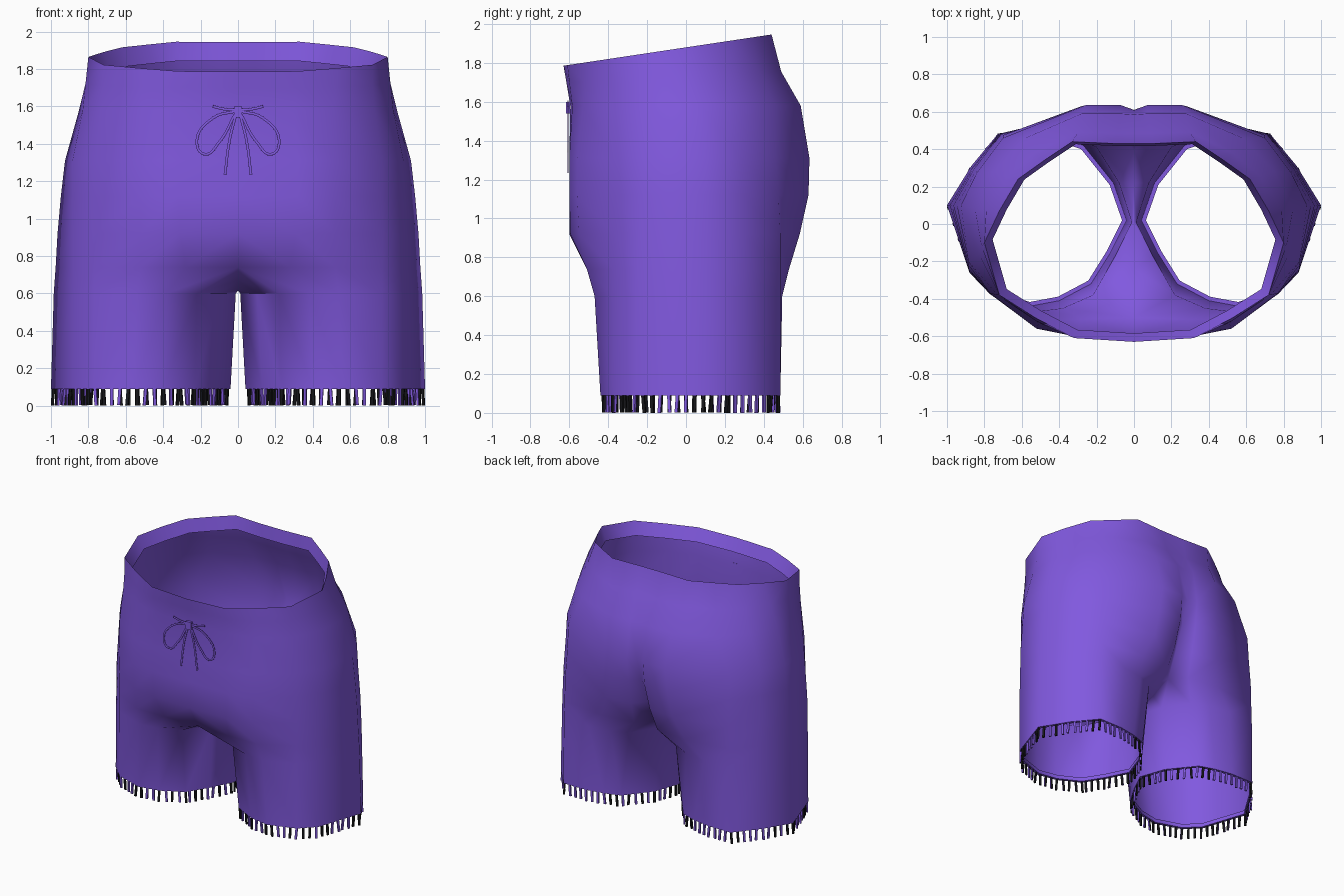
import bpy, bmesh, math, random
from mathutils import Vector

random.seed(4)
if "Cube" in bpy.data.objects:
    bpy.data.objects.remove(bpy.data.objects["Cube"])


def material(name, colour):
    mat = bpy.data.materials.new(name)
    mat.use_nodes = True
    mat.diffuse_color = colour
    mat.node_tree.nodes["Principled BSDF"].inputs["Base Color"].default_value = colour
    return mat


fabric = material("purple_fabric", (.22, .1, .74, 1))
black = material("black_thread", (.008, .008, .01, 1))
HEM = .09


def add_object(name, bm, smooth=None):
    mesh = bpy.data.meshes.new(name)
    bmesh.ops.recalc_face_normals(bm, faces=bm.faces)
    bm.to_mesh(mesh)
    bm.free()
    obj = bpy.data.objects.new(name, mesh)
    bpy.context.collection.objects.link(obj)
    mesh.materials.append(fabric)
    if smooth:
        bpy.ops.object.select_all(action="DESELECT")
        bpy.context.view_layer.objects.active = obj
        obj.select_set(True)
        bpy.ops.object.shade_smooth_by_angle(angle=math.radians(smooth))
    return obj


def mirror(obj):
    mod = obj.modifiers.new("mirror", "MIRROR")
    mod.use_clip = True
    mod.merge_threshold = .002


def bridge(bm, upper, lower, closed=False):
    n = len(upper)
    return [bm.faces.new((upper[i], upper[(i + 1) % n], lower[(i + 1) % n], lower[i]))
            for i in range(n if closed else n - 1)]


# Half sections of the hips, from front centre round the side to back centre
waist = [(0, -.63), (.32, -.61), (.53, -.5), (.72, -.38), (.8, -.1),
         (.72, .07), (.62, .24), (.48, .34), (.33, .44), (.1, .43), (0, .43)]
yoke = [(0, -.615), (.31, -.6), (.52, -.52), (.72, -.38), (.815, -.12),
        (.79, .08), (.68, .25), (.53, .38), (.3, .49), (.09, .485), (0, .485)]
upper_hip = [(0, -.595), (.3, -.585), (.51, -.53), (.73, -.38), (.83, -.16),
             (.85, .08), (.75, .28), (.58, .46), (.28, .59), (.07, .59), (0, .585)]
hip = [(0, -.597), (.32, -.6), (.52, -.56), (.77, -.37), (.885, -.2),
       (.925, .1), (.84, .275), (.7, .46), (.26, .635), (.07, .635), (0, .61)]
cheek = [(0, -.6), (.32, -.6), (.52, -.56), (.77, -.37), (.885, -.22),
         (.947, .1), (.845, .285), (.7, .475), (.28, .63), (.07, .615), (0, .55)]
seat = [(0, -.6), (.31, -.595), (.52, -.55), (.775, -.37), (.885, -.24),
        (.965, .1), (.855, .295), (.71, .485), (.29, .585), (.08, .565), (0, .47)]
crotch = [(0, -.5), (.28, -.51), (.52, -.51), (.77, -.375), (.88, -.25),
          (.975, .1), (.86, .3), (.715, .485), (.36, .53), (.1, .5), (0, .39)]
# Closed leg sections; the last three points run along the inner thigh
thigh = [(.22, -.38), (.38, -.45), (.54, -.47), (.77, -.375), (.88, -.255),
         (.985, .1), (.865, .3), (.72, .485), (.5, .495), (.33, .47), (.2, .41),
         (.08, .22), (.012, .01), (.1, -.17)]
hem = [(.23, -.32), (.4, -.41), (.56, -.44), (.77, -.37), (.88, -.26),
       (1, .1), (.87, .31), (.725, .485), (.53, .485), (.39, .46), (.27, .42),
       (.11, .22), (.04, .02), (.13, -.16)]


def row(bm, section, height):
    z = height if callable(height) else lambda y: height
    return [bm.verts.new((x, y, z(y))) for x, y in section]


def inset(section, scale, cx, cy):
    return [(cx + (x - cx) * scale, cy + (y - cy) * scale) for x, y in section]


# Shorts body: facing, waist, hips, crotch seam, leg and folded hem
bm = bmesh.new()
rim = lambda y: 1.88 + .15 * y
facing = row(bm, inset(waist, .945, 0, .2), lambda y: rim(y) - .1)
rows = [facing, row(bm, waist, rim), row(bm, yoke, lambda y: 1.73 + .05 * y),
        row(bm, upper_hip, 1.58), row(bm, hip, 1.31), row(bm, cheek, 1.12),
        row(bm, seat, .92), row(bm, crotch, .74)]
for a, b in zip(rows, rows[1:]):
    bridge(bm, a, b)
seam = [bm.verts.new((0, y, z)) for y, z in ((.22, .67), (.01, .615), (-.24, .67))]
fold = inset(hem, .95, .52, .02)
legs = [rows[-1] + seam, row(bm, thigh, .6), row(bm, hem, HEM),
        row(bm, fold, HEM), row(bm, fold, HEM + .03)]
for a, b in zip(legs, legs[1:]):
    bridge(bm, a, b, True)
mirror(add_object("shorts_body", bm, 50))

# Fringe: hanging strands round each hem, purple or black, with black backs
bm = bmesh.new()
ring = [Vector((x, y, 0)) for x, y in inset(hem, .98, .52, .02)]
SPACING, carry = .047, 0
for a, b in zip(ring, ring[1:] + ring[:1]):
    edge = b - a
    along = edge.normalized()
    out = Vector((along.y, -along.x, 0))
    t = carry
    while t < edge.length:
        top = a + along * t
        sway = along * random.uniform(-.008, .008) + out * random.uniform(-.006, .006)
        loops = []
        for z, shift in ((HEM - .001, Vector()), (.003 * random.random(), sway)):
            loops.append([bm.verts.new(top + shift + along * u * .008
                                       + out * v * .006 + Vector((0, 0, z)))
                          for u, v in ((-1, -1), (1, -1), (1, 1), (-1, 1))])
        faces = bridge(bm, loops[0], loops[1], True)
        back = faces[0]
        faces += [bm.faces.new(loops[0]), bm.faces.new(loops[1])]
        thread = int(random.random() < .4)
        for face in faces:
            face.material_index = thread
        back.material_index = 1
        t += SPACING
    carry = t - edge.length
fringe = add_object("hem_fringe", bm)
fringe.data.materials.append(black)
mirror(fringe)


# Drawstring bow: flattened cords lying on the front
def cord(name, points, side):
    curve = bpy.data.curves.new(name, "CURVE")
    curve.dimensions = "3D"
    curve.bevel_depth = .008
    curve.bevel_resolution = 1
    curve.resolution_u = 6
    curve.use_fill_caps = True
    spline = curve.splines.new("BEZIER")
    spline.bezier_points.add(len(points) - 1)
    for p, (x, z) in zip(spline.bezier_points, points):
        p.co = (x * side, 0, z)
        p.handle_left_type = p.handle_right_type = "AUTO"
    curve.materials.append(fabric)
    obj = bpy.data.objects.new(name, curve)
    obj.location.y = -.607
    obj.scale.y = .4
    bpy.context.collection.objects.link(obj)


for side, label in ((1, "left"), (-1, "right")):
    cord(label + "_bow_loop", [(.01, 1.575), (.13, 1.54), (.22, 1.42), (.18, 1.345),
                               (.1, 1.41), (.015, 1.56)], side)
    cord(label + "_cord_tail", [(.01, 1.56), (.045, 1.42), (.07, 1.235)], side)
    cord(label + "_cord_end", [(.01, 1.58), (.07, 1.585), (.135, 1.6)], side)

bm = bmesh.new()
bmesh.ops.create_cube(bm, size=1)
for v in bm.verts:
    v.co = (v.co.x * .045, v.co.y * .02 - .607, v.co.z * .06 + 1.57)
add_object("bow_knot", bm)
